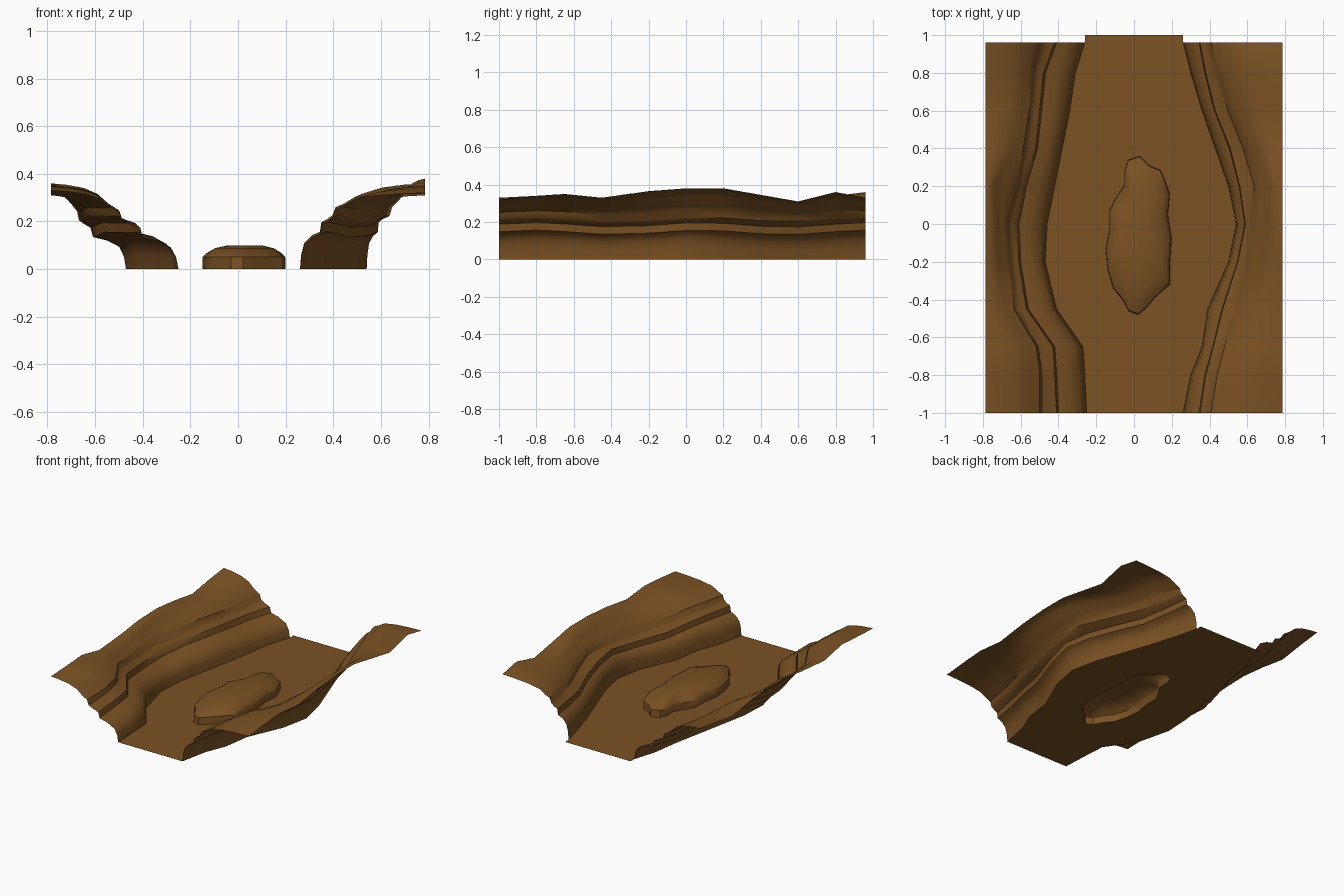
import bpy, bmesh, math

if "Cube" in bpy.data.objects:
    bpy.data.objects.remove(bpy.data.objects["Cube"])

earth = bpy.data.materials.new("earth_brown")
earth.diffuse_color = (0.2, 0.085, 0.017, 1)
earth.use_nodes = True
earth.node_tree.nodes["Principled BSDF"].inputs["Base Color"].default_value = earth.diffuse_color

# Stations along the canyon, and the four strata lines (foot, ledge, ledge, rim) of each wall
YS = [-1, -.8, -.65, -.45, -.2, 0, .2, .4, .6, .8, .96]
LEFT = [
    [.25, .26, .27, .41, .47, .46, .42, .38, .34, .31, .26],
    [.41, .42, .43, .57, .61, .62, .58, .52, .50, .48, .42],
    [.49, .49, .51, .63, .65, .67, .61, .58, .55, .53, .49],
    [.58, .58, .59, .70, .72, .72, .74, .65, .61, .60, .59]]
RIGHT = [
    [.26, .30, .36, .39, .50, .54, .50, .43, .36, .30, .26],
    [.35, .38, .42, .47, .55, .59, .56, .51, .43, .38, .35],
    [.40, .43, .47, .54, .60, .62, .64, .58, .50, .44, .40],
    [.49, .53, .57, .63, .69, .71, .71, .66, .58, .53, .49]]
LEFT_TOP = [.33, .34, .35, .31, .33, .355, .36, .34, .31, .34, .36]
RIGHT_TOP = [.32, .34, .35, .33, .365, .38, .38, .345, .31, .36, .33]
EDGE = .785

# Wall section: (strata index, fraction to the next line, height)
SECTION = [(0, 0, 0), (0, .06, .055), (0, .2, .1), (0, .55, .13), (0, .93, .145),
           (1, 0, .185), (1, .55, .2), (1, .95, .215), (2, .1, .25), (2, .5, .27),
           (3, 0, .305), (3, .3, .325), (3, .65, .335), (3, 1, .34)]


def finish(name, bm):
    me = bpy.data.meshes.new(name)
    bm.to_mesh(me)
    bm.free()
    me.materials.append(earth)
    ob = bpy.data.objects.new(name, me)
    bpy.context.collection.objects.link(ob)
    bpy.context.view_layer.objects.active = ob
    ob.select_set(True)
    bpy.ops.object.shade_smooth_by_angle(angle=math.radians(40))
    ob.select_set(False)


def loft(bm, rows, closed=False, flip=False):
    n = len(rows[0])
    for a, b in zip(rows, rows[1:]):
        for i in range(n if closed else n - 1):
            j = (i + 1) % n
            f = [a[i], a[j], b[j], b[i]]
            bm.faces.new(f[::-1] if flip else f)


def wall(name, side, lines, tops):
    bm = bmesh.new()
    lines = lines + [[EDGE] * len(YS)]
    rows = []
    for k, (s, t, z) in enumerate(SECTION):
        row = []
        for i, y in enumerate(YS):
            x = lines[s][i] * (1 - t) + lines[s + 1][i] * t
            # the rim follows the uneven top, lower beds undulate gently
            w = max(0, (z - .24) / .1)
            h = z + w * (tops[i] - .34) + .012 * min(1, z * 8) * (1 - w) * math.sin(7 * y + side)
            row.append(bm.verts.new((side * x, y, h)))
        rows.append(row)
    loft(bm, rows, flip=side > 0)
    finish(name, bm)


wall("left_canyon_wall", -1, LEFT, LEFT_TOP)
wall("right_canyon_wall", 1, RIGHT, RIGHT_TOP)

# Island: outline raised in shrinking rings to a flat crown
ISLAND = [(.03, .36), (-.03, .34), (-.05, .28), (-.05, .21), (-.1, .13), (-.13, .07),
          (-.13, -.03), (-.15, -.13), (-.14, -.24), (-.11, -.34), (-.06, -.4), (-.03, -.46),
          (.02, -.48), (.06, -.45), (.12, -.38), (.19, -.32), (.19, -.22), (.2, -.08),
          (.18, .05), (.19, .16), (.16, .24), (.14, .285), (.08, .31)]
CX, CY = .03, -.06
bm = bmesh.new()
rings = [[bm.verts.new((CX + (x - CX) * s, CY + (y - CY) * s, z)) for x, y in ISLAND]
         for s, z in ((1, 0), (.99, .05), (.9, .067), (.7, .088), (.4, .1))]
loft(bm, rings, closed=True)
bm.faces.new(rings[-1])
finish("river_island", bm)

# Floor: flat sheet between the wall feet, open under the island
outer = [(-x, y) for x, y in zip(LEFT[0], YS)] + [(-.26, 1), (.26, 1)]
outer += [(x, y) for x, y in zip(RIGHT[0], YS)][::-1]
bm = bmesh.new()
edges = []
for loop in (outer, ISLAND):
    vs = [bm.verts.new((x, y, 0)) for x, y in loop]
    edges += [bm.edges.new((vs[i - 1], vs[i])) for i in range(len(vs))]
bmesh.ops.triangle_fill(bm, use_beauty=True, use_dissolve=False, edges=edges, normal=(0, 0, 1))
for f in bm.faces:
    f.normal_update()
    if f.normal.z < 0:
        f.normal_flip()
finish("canyon_floor", bm)
